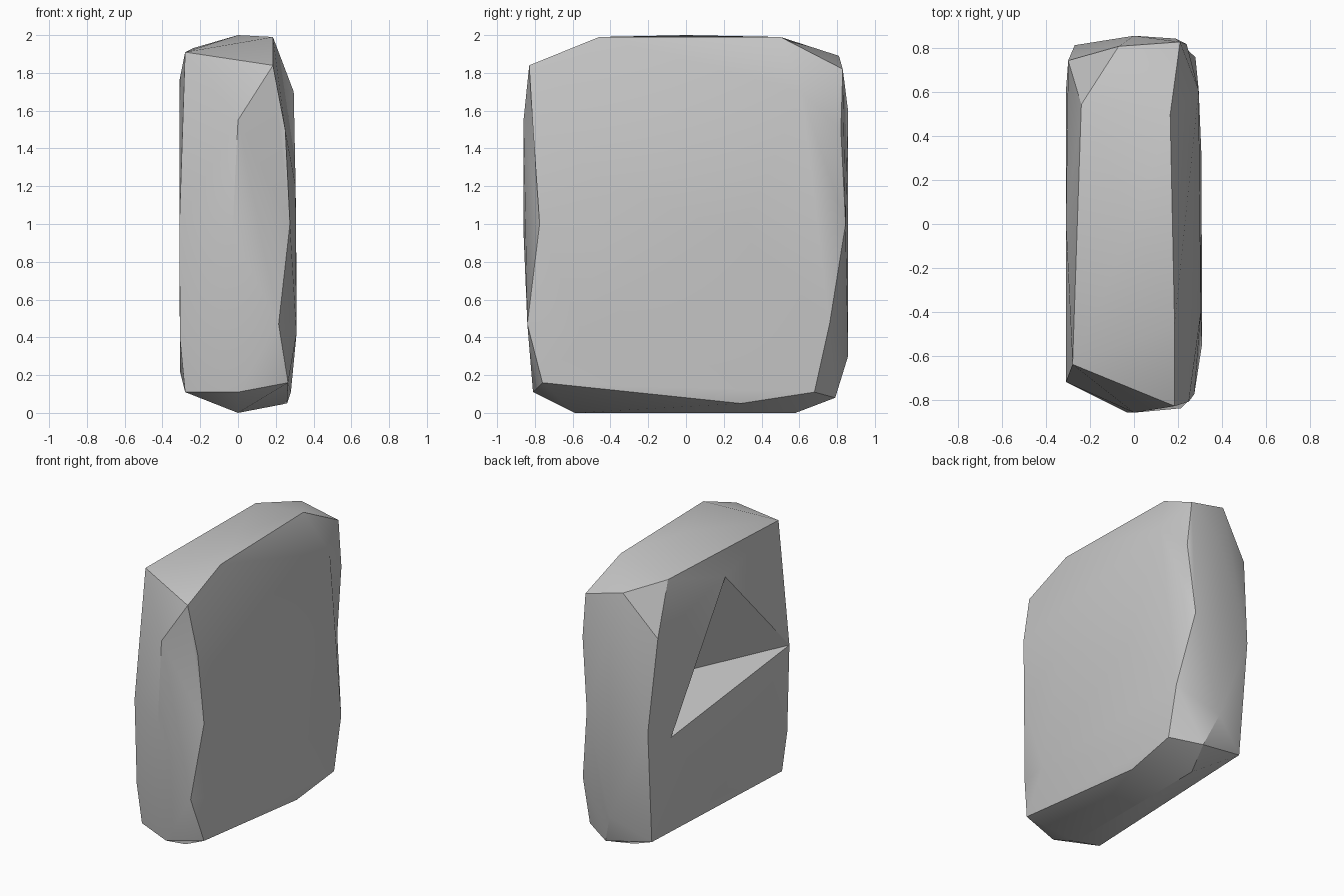
import bpy
import bmesh
import math
from mathutils import Vector

default_cube = bpy.data.objects.get("Cube")
if default_cube:
    bpy.data.objects.remove(default_cube, do_unlink=True)


def make_material(name, colour):
    material = bpy.data.materials.new(name)
    material.use_nodes = True
    material.diffuse_color = colour
    material.node_tree.nodes["Principled BSDF"].inputs["Base Color"].default_value = colour
    return material


# Rims and bulges of the hewn slab, each a short run of corner points
top_rim = [
    (-.28, -.64, 1.91), (.185, -.83, 1.84), (.185, -.46, 1.99), (.165, .5, 1.99),
    (.21, .83, 1.82), (-.07, .81, 1.89), (-.24, .545, 1.93), (0, 0, 2),
]
front_left_edge = [(.25, -.81, 1.5), (.265, -.76, .16)]
front_bulge = [(0, -.86, 1.55), (-.03, -.86, .95), (0, -.81, .11)]
front_right_edge = [(-.307, -.7, .39), (-.28, -.68, .11)]
back_left_edge = [(.24, .82, 1.5), (.28, .68, .11)]
back_bulge = [(0, .858, 1.6), (0, .858, .3), (.08, .79, .08)]
back_right_edge = [(-.3, .745, 1.6), (-.27, .815, .95), (-.256, .75, .145)]
left_bulge = [(.295, .61, 1.7), (.308, .3, .95), (.305, -.4, 1.2), (.31, -.55, .42)]
bottom_rim = [(0, -.59, 0), (0, .58, 0), (.26, .29, .05), (-.307, .07, .22)]

# Worn corners: a point on the rough skin and the place it is worn back to
worn_corners = [
    ((.285, -.835, 1), (.275, -.775, 1)),
    ((.275, -.84, .47), (.215, -.84, .47)),
    ((.26, .86, 1), (.19, .845, 1)),
    ((.3, .8, .47), (.28, .76, .47)),
]

# Chipped hollow in the right side: three rim corners and its deepest point
chip_rim = [(-.31, 0, 1.76), (-.31, -.72, 1), (-.31, .61, .85)]
chip_floor = (0, 0, 1.01)


def build_slab(name, outlines, worn, hollow_rim, hollow_floor):
    bm = bmesh.new()
    for outline in outlines:
        for point in outline:
            bm.verts.new(point)
    rim = [bm.verts.new(point) for point in hollow_rim]
    corners = [(bm.verts.new(rough), final) for rough, final in worn]

    # Wrap the outlines in one faceted skin, then wear the corners back
    bmesh.ops.convex_hull(bm, input=bm.verts[:])
    for corner, final in corners:
        corner.co = Vector(final)
    loose = [v for v in bm.verts if not v.link_faces]
    bmesh.ops.delete(bm, geom=loose, context="VERTS")

    # Push the chipped facet inwards
    for face in bm.faces[:]:
        if set(face.verts) == set(rim):
            poked = bmesh.ops.poke(bm, faces=[face])
            poked["verts"][0].co = Vector(hollow_floor)
    bmesh.ops.recalc_face_normals(bm, faces=bm.faces[:])

    mesh = bpy.data.meshes.new(name)
    bm.to_mesh(mesh)
    bm.free()
    slab = bpy.data.objects.new(name, mesh)
    bpy.context.collection.objects.link(slab)
    return slab


stone_slab = build_slab(
    "stone_slab",
    [top_rim, front_left_edge, front_bulge, front_right_edge, back_left_edge,
     back_bulge, back_right_edge, left_bulge, bottom_rim],
    worn_corners,
    chip_rim,
    chip_floor,
)
stone_slab.data.materials.append(make_material("stone_grey", (.57, .57, .57, 1)))

# Soft faces with crisp hewn edges
bpy.ops.object.select_all(action="DESELECT")
stone_slab.select_set(True)
bpy.context.view_layer.objects.active = stone_slab
bpy.ops.object.shade_smooth_by_angle(angle=math.radians(30))
